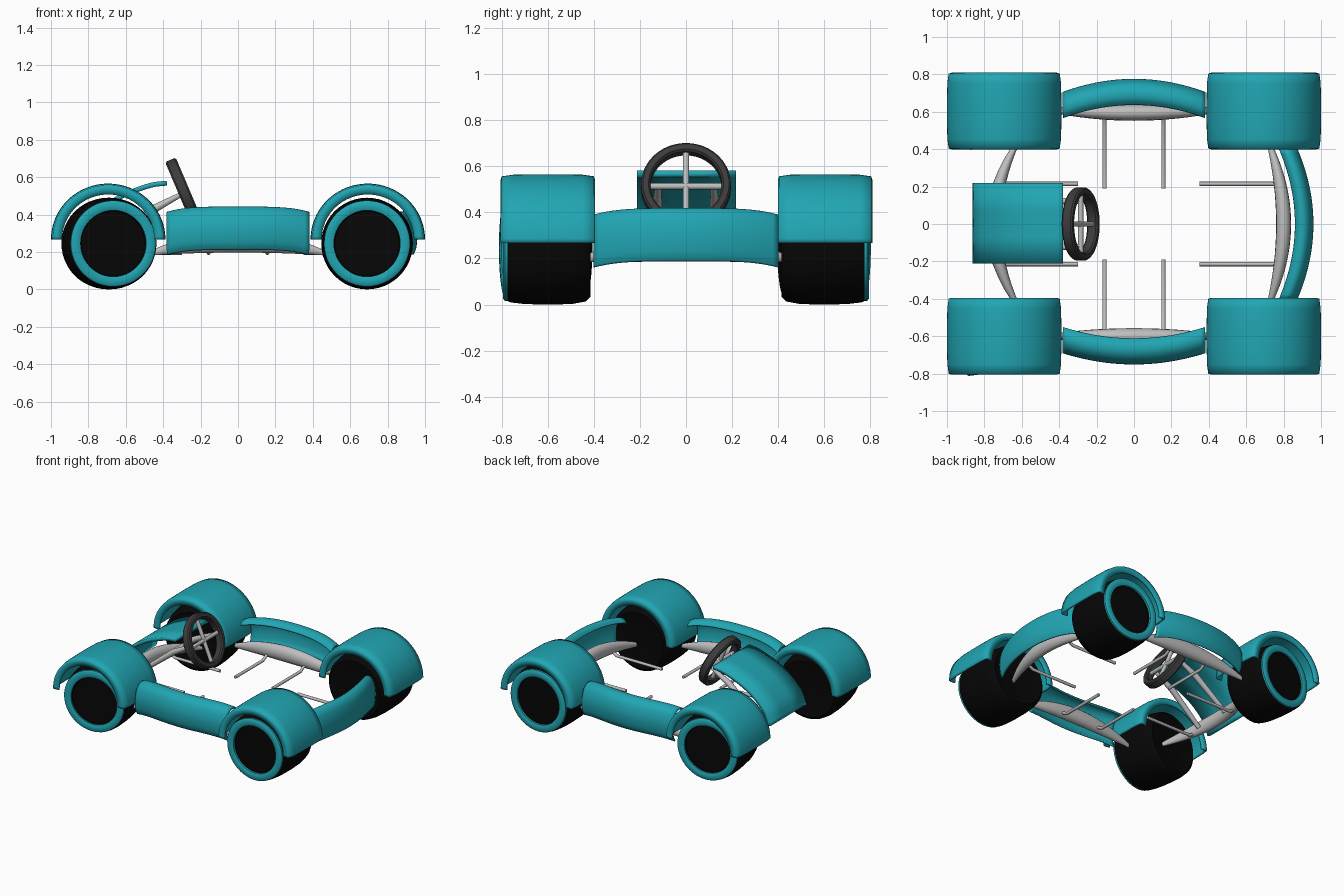
import bpy, bmesh, math
from mathutils import Matrix, Vector

if "Cube" in bpy.data.objects:
    bpy.data.objects.remove(bpy.data.objects["Cube"])


def material(name, rgb):
    m = bpy.data.materials.new(name)
    m.diffuse_color = (*rgb, 1)
    m.use_nodes = True
    m.node_tree.nodes["Principled BSDF"].inputs["Base Color"].default_value = m.diffuse_color
    return m


TEAL = material("teal", (0.015, 0.38, 0.45))
BLACK = material("black", (0.002, 0.002, 0.002))
CHARCOAL = material("charcoal", (0.045, 0.045, 0.045))
GREY = material("light grey", (0.52, 0.52, 0.52))


def grid(name, rows, mat, matrix=Matrix(), wrap_u=False, wrap_v=False,
         cap=False, thick=0, angle=40):
    """Skin a list of point rows into a smooth surface."""
    bm = bmesh.new()
    vs = [[bm.verts.new(matrix @ Vector(p)) for p in r] for r in rows]
    n, m = len(vs), len(vs[0])
    for i in range(n if wrap_u else n - 1):
        for j in range(m if wrap_v else m - 1):
            k, l = (i + 1) % n, (j + 1) % m
            bm.faces.new((vs[i][j], vs[k][j], vs[k][l], vs[i][l]))
    if cap:
        bm.faces.new(vs[0])
        bm.faces.new(vs[-1])
    bmesh.ops.remove_doubles(bm, verts=bm.verts, dist=1e-5)
    bmesh.ops.recalc_face_normals(bm, faces=bm.faces)
    me = bpy.data.meshes.new(name)
    bm.to_mesh(me)
    bm.free()
    me.materials.append(mat)
    ob = bpy.data.objects.new(name, me)
    bpy.context.collection.objects.link(ob)
    if thick:
        s = ob.modifiers.new("thickness", 'SOLIDIFY')
        s.thickness, s.offset = thick, 0
    bpy.ops.object.select_all(action='DESELECT')
    bpy.context.view_layer.objects.active = ob
    ob.select_set(True)
    bpy.ops.object.shade_smooth_by_angle(angle=math.radians(angle))
    return ob


def lathe(name, profile, mat, matrix, closed=False, sweep=2 * math.pi, steps=48, **kw):
    """Turn (radius, height) points about local Z."""
    full = sweep > 6.2
    rows = []
    for i in range(steps if full else steps + 1):
        a = sweep * i / steps
        rows.append([(r * math.cos(a), r * math.sin(a), h) for r, h in profile])
    return grid(name, rows, mat, matrix, wrap_u=full, wrap_v=closed, **kw)


def tube(name, points, radii, mat, sides=16, tall=1):
    """Tapered bar along a path, optionally taller than wide."""
    pts = [Vector(p) for p in points]
    rows = []
    for i, p in enumerate(pts):
        d = (pts[min(i + 1, len(pts) - 1)] - pts[max(i - 1, 0)]).normalized()
        ref = Vector((0, 0, 1)) if abs(d.z) < 0.9 else Vector((1, 0, 0))
        u = d.cross(ref).normalized()
        w = d.cross(u) * tall
        rows.append([p + radii[i] * (u * math.cos(a) + w * math.sin(a))
                     for a in (2 * math.pi * k / sides for k in range(sides))])
    return grid(name, rows, mat, wrap_v=True, cap=True)


def smooth_path(pts, n=8):
    """Catmull-Rom interpolation of a few 2D points."""
    p = [Vector(q) for q in pts]
    p = [2 * p[0] - p[1]] + p + [2 * p[-1] - p[-2]]
    out = []
    for i in range(1, len(p) - 2):
        a, b, c, d = p[i - 1:i + 3]
        for k in range(n):
            t = k / n
            out.append(0.5 * (2 * b + (c - a) * t + (2 * a - 5 * b + 4 * c - d) * t * t
                              + (3 * b - a - 3 * c + d) * t ** 3))
    return out + [p[-2]]


# Wheels and arched mudguards
tyre = [(0, -.17), (.17, -.18), (.21, -.186), (.232, -.165), (.242, -.11), (.245, -.04),
        (.245, .04), (.242, .11), (.236, .16), (.228, .18), (.18, .18), (.172, .168), (0, .168)]
rim = [(.177, .165), (.177, .188), (.19, .194), (.22, .194), (.23, .186), (.23, .165)]
guard = [(.247, -.196), (.28, -.2), (.293, -.197), (.299, -.15), (.301, -.05),
         (.301, .05), (.299, .15), (.293, .197), (.28, .2), (.247, .196)]
for end, sx in (("front", -1), ("rear", 1)):
    for side, sy in (("right", -1), ("left", 1)):
        yaw, width = (8, .92) if sx < 0 else (0, 1)
        place = (Matrix.Translation((sx * .69, sy * .6 - (.005 if sx < 0 else 0), .245))
                 @ Matrix.Rotation(math.radians(yaw), 4, 'Z')
                 @ Matrix.Rotation(-sy * math.pi / 2, 4, 'X')
                 @ Matrix.Diagonal((1, 1, width, 1)))
        lathe(f"{end}_{side}_tyre", tyre, BLACK, place)
        lathe(f"{end}_{side}_rim", rim, TEAL, place, closed=True)
        place = (Matrix.Translation((sx * .694, sy * .602 + .002, .267))
                 @ Matrix.Rotation(math.pi / 2, 4, 'X')
                 @ Matrix.Diagonal((1, .975, 1, 1)))
        lathe(f"{end}_{side}_mudguard", guard, TEAL, place, sweep=math.pi,
              thick=.01, angle=75)

# Local frames: (along, outward, up) for each side of the vehicle
FRAMES = {
    "right": lambda t, o, z: (t, -o, z),
    "left": lambda t, o, z: (t, o, z),
    "rear": lambda t, o, z: (o, t, z),
    "front": lambda t, o, z: (-o, t, z),
}

# Bowed body panels
section = smooth_path([(0, .382), (.03, .405), (.07, .406), (.105, .38), (.125, .33),
                       (.13, .28), (.122, .222), (.103, .186)], 4)
for side, half, base, bow, scale, drop in (("right", .38, .555, .06, 1, 0),
                                           ("left", .38, .57, .07, 1, 0),
                                           ("rear", .40, .78, .085, .68, .024)):
    f = FRAMES[side]
    rows = []
    for i in range(33):
        u = -1 + i / 16
        c = 1 - u * u
        rows.append([f(u * half, base + bow * c + scale * o, z - drop + .028 * (1 - u ** 4))
                     for o, z in section])
    grid(f"{side}_body_panel", rows, TEAL, thick=.012)

# Curved nose panel
nose = smooth_path([(-.85, .25), (-.815, .34), (-.735, .425), (-.65, .483),
                    (-.56, .525), (-.46, .558), (-.38, .568)], 4)
grid("nose_panel", [[(x, y, z) for x, z in nose] for y in (-.212, -.07, .07, .218)],
     TEAL, thick=.026)

# Tapered chassis beams with inward rods
for side, half, o_end, o_mid, r_mid, rod_t, rod_in in (
        ("right", .46, .60, .60, .043, .157, .19), ("left", .46, .61, .595, .043, .157, .19),
        ("rear", .45, .715, .80, .04, .215, .35), ("front", .45, .615, .75, .04, .215, .30)):
    f = FRAMES[side]
    pts, radii = [], []
    for i in range(17):
        u = -1 + i / 8
        c = 1 - u * u
        pts.append(f(u * half, o_end + (o_mid - o_end) * c, .195 + .06 * c))
        radii.append(.01 + (r_mid - .01) * c)
    tube(f"{side}_chassis_beam", pts, radii, GREY, tall=1.35)
    for k in (-1, 1):
        bend = o_mid - .07
        tube(f"{side}_floor_rod_{'a' if k < 0 else 'b'}",
             [f(k * rod_t, rod_in, .195), f(k * rod_t, bend, .195), f(k * rod_t, o_mid, .235)],
             [.011] * 3, GREY)

# Steering wheel with cross spokes and two supports
tilt = Matrix.Translation((-.285, 0, .513)) @ Matrix.Rotation(math.radians(67), 4, 'Y')
band = [(.155, -.022), (.163, -.031), (.187, -.031), (.195, -.022),
        (.195, .022), (.187, .031), (.163, .031), (.155, .022)]
lathe("steering_ring", band, CHARCOAL, tilt, closed=True)
for name, d in (("upright_spoke", (.16, 0, 0)), ("cross_spoke", (0, .16, 0))):
    v = Vector(d)
    tube(name, [tilt @ -v, tilt @ v], [.014, .014], GREY)
for k, side in ((-1, "right"), (1, "left")):
    tube(f"{side}_steering_support",
         [(-.29, k * .12, .515), (-.45, k * .125, .43), (-.70, k * .14, .23)],
         [.012, .022, .016], GREY)
